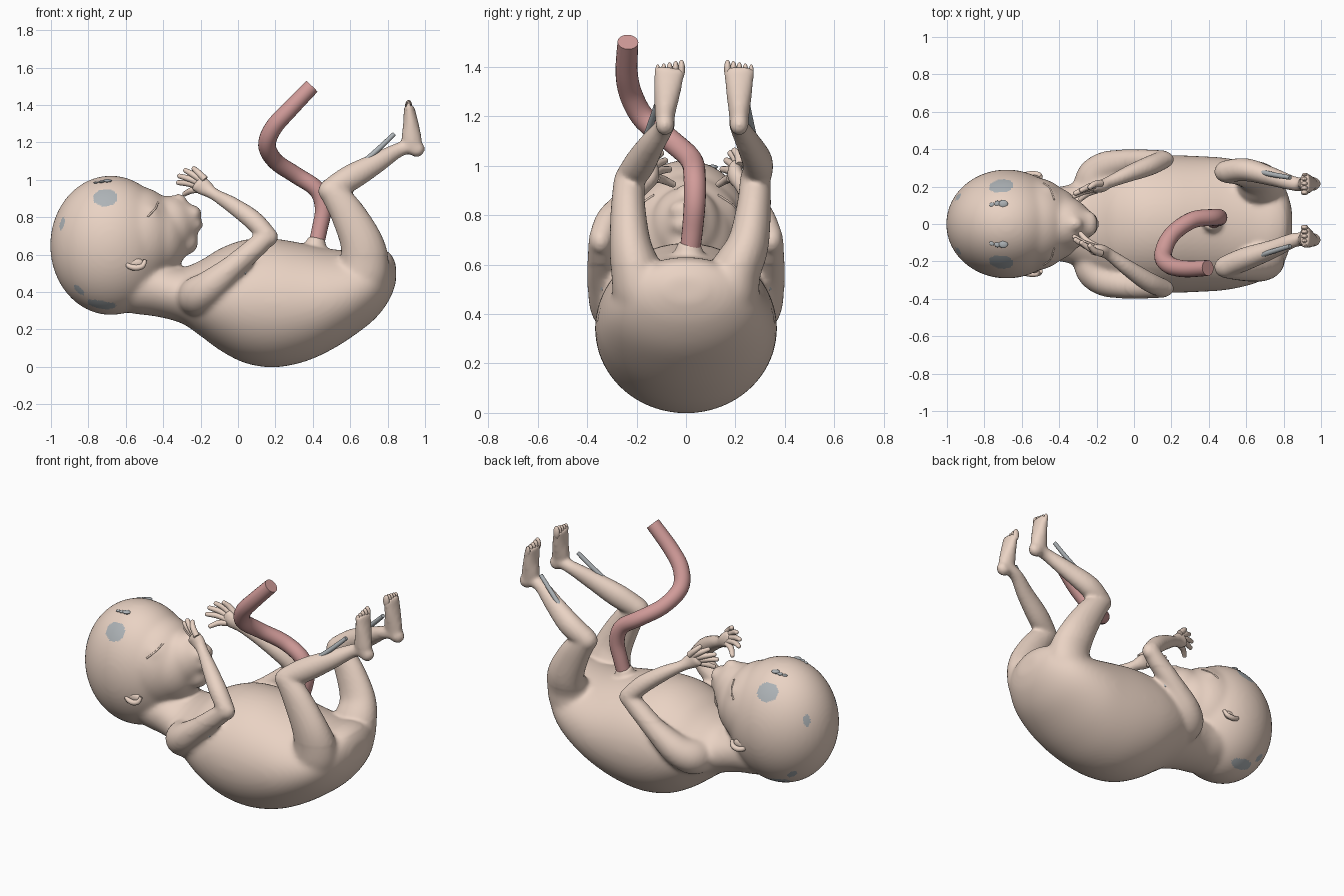
import bpy, bmesh, math
from mathutils import Vector, Matrix
from mathutils.bvhtree import BVHTree

if "Cube" in bpy.data.objects:
    bpy.data.objects.remove(bpy.data.objects["Cube"])


def material(name, rgb):
    m = bpy.data.materials.new(name)
    m.diffuse_color = (*rgb, 1)
    m.use_nodes = True
    m.node_tree.nodes["Principled BSDF"].inputs["Base Color"].default_value = m.diffuse_color
    return m


SKIN = material("skin", (0.82, 0.65, 0.55))
CORD = material("cord", (0.64, 0.33, 0.32))
BONE = material("bone", (0.42, 0.45, 0.47))


def catmull(a, b, c, d, t):
    return 0.5 * (2 * b + (c - a) * t + (2 * a - 5 * b + 4 * c - d) * t * t
                  + (3 * b - a - 3 * c + d) * t ** 3)


def loft(bm, keys, sides=20, steps=6, normal=None):
    """Smooth closed tube; each key is x, y, z, radius [, sideways radius]."""
    keys = [tuple(k) + (k[3],) if len(k) == 4 else tuple(k) for k in keys]
    k = [keys[0]] + keys + [keys[-1]]
    rows = [[catmull(k[i - 1][j], k[i][j], k[i + 1][j], k[i + 2][j], s / steps) for j in range(5)]
            for i in range(1, len(k) - 2) for s in range(steps)] + [keys[-1]]
    pts = [Vector(r[:3]) for r in rows]
    rings = []
    for i, r in enumerate(rows):
        t = normal or (pts[min(i + 1, len(pts) - 1)] - pts[max(i - 1, 0)]).normalized()
        u = t.cross(Vector((0, 1, 0))).normalized()
        v = t.cross(u)
        rings.append([bm.verts.new(pts[i] + u * r[3] * math.cos(a) + v * r[4] * math.sin(a))
                      for a in (2 * math.pi * n / sides for n in range(sides))])
    for a, b in zip(rings, rings[1:]):
        for n in range(sides):
            m = (n + 1) % sides
            bm.faces.new((a[n], a[m], b[m], b[n]))
    bm.faces.new(rings[0])
    bm.faces.new(rings[-1])


def ball(bm, centre, radii):
    mat = Matrix.Translation(centre) @ Matrix.Diagonal((*radii, 1))
    bmesh.ops.create_uvsphere(bm, u_segments=40, v_segments=28, radius=1, matrix=mat)


def finish(bm, name, mat):
    bmesh.ops.recalc_face_normals(bm, faces=bm.faces[:])
    me = bpy.data.meshes.new(name)
    bm.to_mesh(me)
    bm.free()
    ob = bpy.data.objects.new(name, me)
    bpy.context.collection.objects.link(ob)
    me.materials.append(mat)
    smooth(ob)
    return ob


def smooth(ob):
    bpy.ops.object.select_all(action='DESELECT')
    ob.select_set(True)
    bpy.context.view_layer.objects.active = ob
    bpy.ops.object.shade_smooth_by_angle(angle=math.radians(50))


def bake(ob):
    dg = bpy.context.evaluated_depsgraph_get()
    me = bpy.data.meshes.new_from_object(ob.evaluated_get(dg))
    ob.modifiers.clear()
    ob.data = me


flesh = bmesh.new()
# torso with neck: x, bottom z, top z, half width
profile = [(-.72, .32, .62, .14), (-.56, .285, .60, .185), (-.43, .268, .57, .195), (-.30, .232, .535, .225),
           (-.20, .165, .57, .285), (-.09, .085, .635, .335), (.04, .02, .68, .362),
           (.19, -.002, .685, .368), (.35, .026, .66, .363), (.50, .092, .63, .352),
           (.64, .182, .62, .32), (.74, .265, .63, .27), (.81, .36, .61, .19), (.845, .45, .55, .08)]
loft(flesh, [(x, 0, (a + b) / 2, (b - a) / 2, w) for x, a, b, w in profile],
     sides=64, steps=10, normal=Vector((1, 0, 0)))

# head: cranium, face, cheeks, muzzle, nose, lips, chin
for c, r in [((-.68, 0, .65), (.325, .292, .373)), ((-.54, 0, .69), (.235, .25, .275)),
             ((-.44, 0, .69), (.175, .20, .215)), ((-.37, 0, .75), (.145, .145, .165)),
             ((-.30, 0, .77), (.09, .10, .12)), ((-.32, 0, .875), (.05, .045, .05)),
             ((-.235, 0, .82), (.042, .07, .044)), ((-.23, 0, .76), (.042, .065, .042)),
             ((-.285, 0, .67), (.075, .08, .075))]:
    ball(flesh, c, r)

# per side: sign, wrist y, hand y, fingertip y, knee y, calf y, ankle y, toe y
SIDES = {"left": (1, .225, .20, .165, .28, .29, .215, .215),
         "right": (-1, -.165, -.14, -.085, -.23, -.185, -.085, -.065)}
for side, (s, wrist, hand, tip, knee, calf, ankle, toe) in SIDES.items():
    # eyelid swelling
    ball(flesh, (-.47, s * .15, .81), (.055, .06, .062))
    # arm from shoulder through elbow to the palm
    loft(flesh, [(-.22, s * .12, .36, .09), (-.215, s * .23, .38, .105), (-.15, s * .30, .43, .09),
                 (-.02, s * .335, .54, .066), (.09, s * .34, .635, .058), (.16, s * .345, .70, .05)])
    ball(flesh, (.16, s * .345, .695), (.054, .045, .054))
    loft(flesh, [(.16, s * .345, .70, .05), (.08, s * .31, .785, .053), (-.03, (s * .31 + wrist) / 2, .865, .044),
                 (-.13, wrist, .925, .033), (-.18, hand, .96, .047, .033), (-.225, hand, .99, .048, .028)])
    # thigh and knee
    loft(flesh, [(.58, s * .10, .36, .11), (.655, s * .17, .47, .14, .12), (.675, s * .20, .57, .132, .105),
                 (.655, knee * .5 + s * .11, .68, .113, .085), (.58, knee * .8 + s * .05, .83, .091, .07),
                 (.50, knee, .945, .069, .062)])
    ball(flesh, (.495, knee, .94), (.066, .06, .063))
    # calf to ankle
    loft(flesh, [(.49, knee, .945, .06), (.60, calf, 1.01, .07, .062), (.74, (calf + ankle) / 2, 1.09, .056, .05),
                 (.86, ankle, 1.16, .039), (.945, ankle, 1.18, .038)])
    # foot with heel
    ball(flesh, (.955, ankle, 1.165), (.044, .038, .043))
    loft(flesh, [(.95, ankle, 1.15, .036), (.93, ankle, 1.21, .054, .042),
                 (.924, (ankle + toe) / 2, 1.30, .042, .054), (.914, toe, 1.395, .027, .064)])

# navel stump
loft(flesh, [(.41, .01, .58, .09), (.415, .012, .65, .06), (.42, .015, .69, .045)])

# fuse the body into one soft skin, softer on the head and trunk than on the limbs
body = finish(flesh, "body", SKIN)
remesh = body.modifiers.new("fuse", 'REMESH')
remesh.mode, remesh.voxel_size = 'VOXEL', 0.0105
bake(body)
trunk = body.vertex_groups.new(name="trunk")
trunk.add([v.index for v in body.data.vertices if v.co.z < .6 or v.co.x < -.33
           or (v.co.x < -.19 and v.co.z < .89)], 1, 'REPLACE')
for group, count in (("", 8), ("trunk", 22)):
    soften = body.modifiers.new("soften", 'SMOOTH')
    soften.factor, soften.iterations, soften.vertex_group = 0.5, count, group
bake(body)
skin_mesh = body.data
skin_mesh.materials.clear()
skin_mesh.materials.append(SKIN)
skin_mesh.materials.append(BONE)
smooth(body)

# skull patches showing through the skin: centre and reach
patches = []
for s in (1, -1):
    patches += [((-.71, s * .225, .91), (.068, .09, .052)), ((-.955, s * .155, .78), (.03, .03, .05)),
                ((-.77, s * .15, .31), (.13, .045, .05)), ((-.87, s * .17, .38), (.05, .03, .06))]
for f in skin_mesh.polygons:
    if any(sum(((f.center[i] - c[i]) / r[i]) ** 2 for i in range(3)) < 1 for c, r in patches):
        f.material_index = 1
tree = BVHTree.FromPolygons([v.co for v in skin_mesh.vertices], [p.vertices for p in skin_mesh.polygons])

for side, (s, wrist, hand, tip, knee, calf, ankle, toe) in SIDES.items():
    # fingers and thumb, fanned
    bm = bmesh.new()
    for i, (x, z) in enumerate([(-.285, .925), (-.318, .985), (-.312, 1.02), (-.28, 1.05), (-.235, 1.06)]):
        y = tip + s * (i - 2) * .016
        bx, by, bz = -.20 + .006 * i, hand + s * (i - 2) * .009, .95 + .013 * i
        loft(bm, [(bx, by, bz, .019), ((bx + x) / 2 - .005, (by + y) / 2 + s * .006, (bz + z) / 2 + .006, .017),
                  (x, y, z, .013)], sides=12, steps=4)
        ball(bm, (x, y, z), (.013, .013, .013))
    finish(bm, side + "_fingers", SKIN)

    # toes, the big one on the inside
    bm = bmesh.new()
    for i in range(5):
        r = .0165 - .0012 * i
        ball(bm, (.912, toe + s * (-.047 + .024 * i), 1.39 - .002 * i), (r * 1.2, r * .85, r * 2.3))
    finish(bm, side + "_toes", SKIN)

    # ear rim and lobe
    bm = bmesh.new()
    loft(bm, [(-.605, s * .25, .568, .010), (-.585, s * .262, .54, .014), (-.545, s * .268, .53, .016),
              (-.51, s * .264, .54, .014), (-.497, s * .252, .57, .010)], sides=10)
    ball(bm, (-.55, s * .245, .555), (.045, .018, .028))
    finish(bm, side + "_ear", SKIN)

    # closed eyelid crease
    bm = bmesh.new()
    lid = [(-.435, .12, .87), (-.44, .14, .86), (-.45, .165, .84), (-.465, .19, .82), (-.485, .21, .80)]
    loft(bm, [(*tree.find_nearest(Vector((x, s * y, z)))[0], .005) for x, y, z in lid], sides=8)
    finish(bm, side + "_eyelid", SKIN)

    # exposed shin rod, upper arm bone and crown fragments
    bm = bmesh.new()
    loft(bm, [(.62, calf, 1.05, .014), (.74, (calf + ankle) / 2 + s * .012, 1.155, .014),
              (.835, ankle + s * .033, 1.245, .012)], sides=12)
    finish(bm, side + "_shin_bone", BONE)
    bm = bmesh.new()
    loft(bm, [(.03, s * .335, .50, .012), (.06, s * .33, .55, .012), (.085, s * .325, .595, .014)], sides=12)
    finish(bm, side + "_arm_bone", BONE)
    bm = bmesh.new()
    for x, y, r in [(-.77, .12, .014), (-.735, .125, .017), (-.70, .12, .024)]:
        ball(bm, tree.find_nearest(Vector((x, s * y, 1.02)))[0], (r, r * .9, r * .4))
    finish(bm, side + "_crown_bone", BONE)

# umbilical cord
bm = bmesh.new()
loft(bm, [(.41, .012, .62, .042), (.435, .025, .73, .042), (.455, .035, .85, .044), (.42, .035, .95, .045),
          (.31, .02, 1.025, .045), (.20, -.06, 1.10, .045), (.155, -.165, 1.185, .047),
          (.19, -.22, 1.28, .047), (.275, -.24, 1.375, .045), (.395, -.235, 1.50, .042)], sides=20)
finish(bm, "umbilical_cord", CORD)
